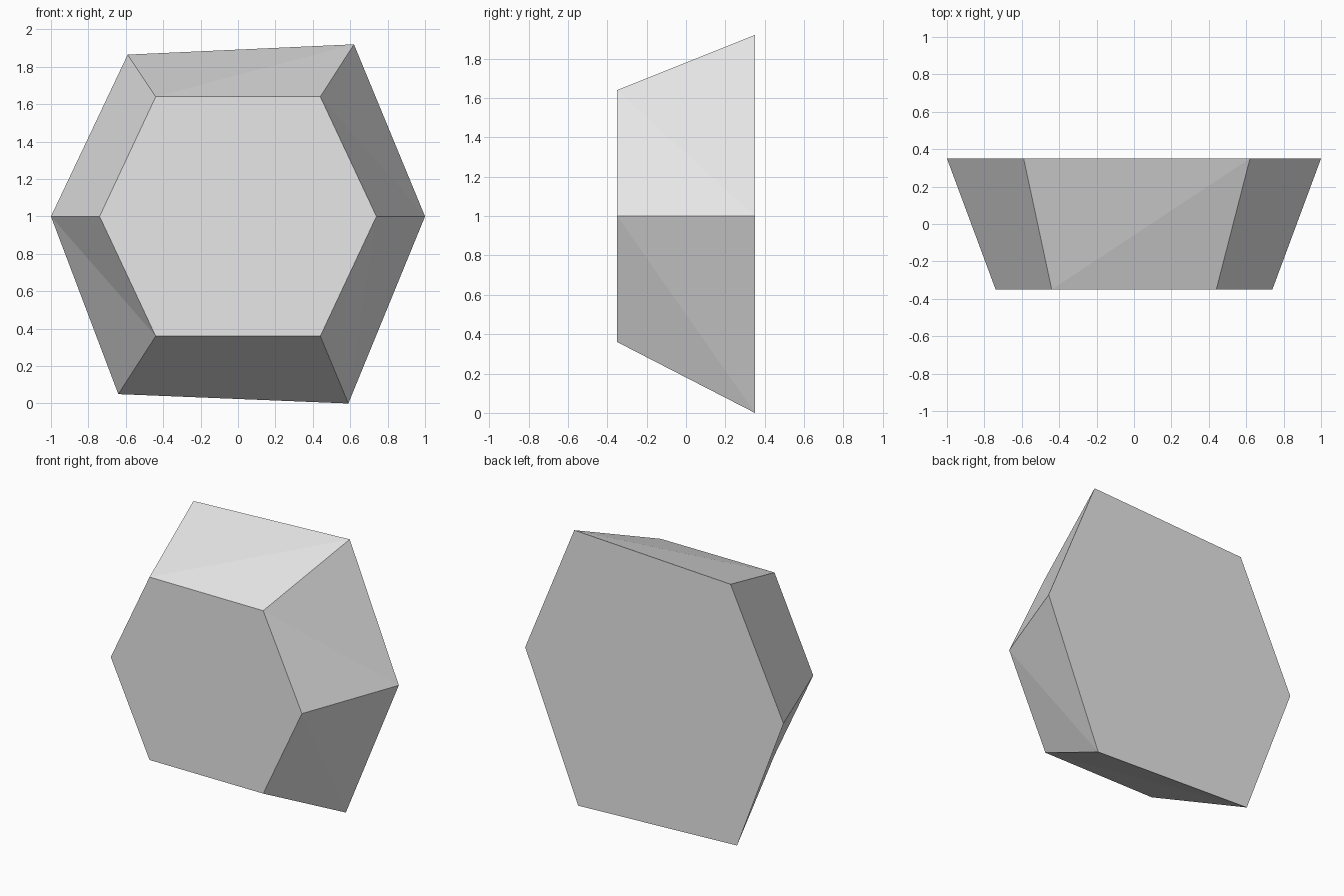
import bpy
import bmesh

cube = bpy.data.objects.get("Cube")
if cube:
    bpy.data.objects.remove(cube, do_unlink=True)

# Plain grey material
grey = bpy.data.materials.new("light_grey")
grey.use_nodes = True
colour = (0.8, 0.8, 0.8, 1.0)
grey.diffuse_color = colour
grey.node_tree.nodes["Principled BSDF"].inputs["Base Color"].default_value = colour

# Outlines as (x, z), in matching order: regular front, uneven back
half_depth = 0.35
front_outline = [(0.74, 1.0), (0.44, 1.64), (-0.44, 1.64),
                 (-0.74, 1.0), (-0.44, 0.36), (0.44, 0.36)]
back_outline = [(1.0, 1.0), (0.62, 1.92), (-0.59, 1.865),
                (-1.0, 1.0), (-0.64, 0.05), (0.59, 0.0)]

bm = bmesh.new()


def ring(outline, y):
    return [bm.verts.new((x, y, z)) for x, z in outline]


front = ring(front_outline, -half_depth)
back = ring(back_outline, half_depth)

# Flat front and back caps
bm.faces.new(front)
bm.faces.new(back)

# Slightly twisted sides, each folded along one diagonal
count = len(front)
for i in range(count):
    j = (i + 1) % count
    bm.faces.new((front[i], back[i], front[j]))
    bm.faces.new((back[i], back[j], front[j]))

bmesh.ops.recalc_face_normals(bm, faces=bm.faces)
mesh = bpy.data.meshes.new("tapered_hexagon_block")
bm.to_mesh(mesh)
bm.free()
mesh.materials.append(grey)

block = bpy.data.objects.new("tapered_hexagon_block", mesh)
bpy.context.collection.objects.link(block)
